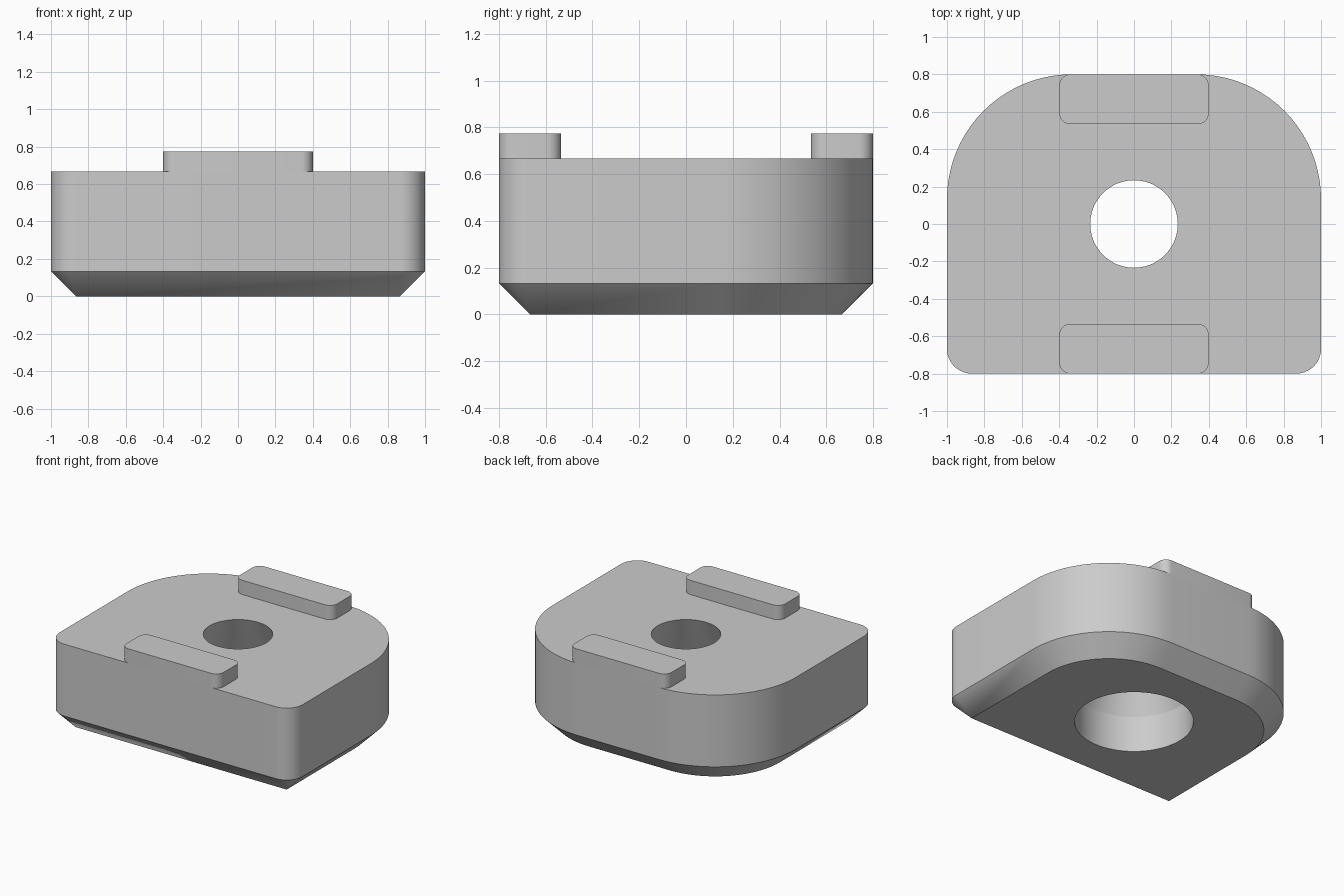
import bpy
import bmesh
from math import cos, sin, pi, radians

if "Cube" in bpy.data.objects:
    bpy.data.objects.remove(bpy.data.objects["Cube"])

grey = bpy.data.materials.new("plain grey")
grey.use_nodes = True
COLOR = (0.6, 0.6, 0.6, 1)
grey.diffuse_color = COLOR
grey.node_tree.nodes["Principled BSDF"].inputs["Base Color"].default_value = COLOR

HALF_X, HALF_Y = 1.0, 0.8
TOP = 0.667
CHAMFER = 0.133
BACK_R, FRONT_R = 0.667, 0.133


def outline(hx, hy, back_r, front_r, steps):
    """Rounded rectangle with separate back and front corner radii."""
    pts = []
    corners = [(1, 1, back_r), (-1, 1, back_r), (-1, -1, front_r), (1, -1, front_r)]
    for k, (sx, sy, r) in enumerate(corners):
        for i in range(steps + 1):
            a = (k + i / steps) * pi / 2
            pts.append((sx * (hx - r) + r * cos(a), sy * (hy - r) + r * sin(a)))
    return pts


def circle(r, count=72):
    return [(r * cos(2 * pi * i / count), r * sin(2 * pi * i / count)) for i in range(count)]


def ring(bm, pts, z, cy=0):
    verts = [bm.verts.new((x, y + cy, z)) for x, y in pts]
    return verts, [bm.edges.new((verts[i - 1], verts[i])) for i in range(len(verts))]


def wall(bm, low, high):
    for i in range(len(low)):
        bm.faces.new((low[i - 1], low[i], high[i], high[i - 1]))


def finish(bm, name):
    bmesh.ops.remove_doubles(bm, verts=bm.verts, dist=0.0005)
    bmesh.ops.recalc_face_normals(bm, faces=bm.faces)
    mesh = bpy.data.meshes.new(name)
    bm.to_mesh(mesh)
    bm.free()
    mesh.materials.append(grey)
    ob = bpy.data.objects.new(name, mesh)
    bpy.context.collection.objects.link(ob)
    bpy.ops.object.select_all(action="DESELECT")
    ob.select_set(True)
    bpy.context.view_layer.objects.active = ob
    bpy.ops.object.shade_smooth_by_angle(angle=radians(15))


# Block: chamfered underside, large back corners, small front corners
bm = bmesh.new()
full = outline(HALF_X, HALF_Y, BACK_R, FRONT_R, 20)
inset = outline(HALF_X - CHAMFER, HALF_Y - CHAMFER, BACK_R - CHAMFER, FRONT_R - CHAMFER, 20)
base, base_edges = ring(bm, inset, 0)
shoulder, _ = ring(bm, full, CHAMFER)
rim, rim_edges = ring(bm, full, TOP)
wall(bm, base, shoulder)
wall(bm, shoulder, rim)

# Through hole: wide straight bore below, tapering to the narrow top opening
bore, bore_edges = ring(bm, circle(0.4), 0)
step, _ = ring(bm, circle(0.4), 0.267)
mouth, mouth_edges = ring(bm, circle(0.234), TOP)
wall(bm, bore, step)
wall(bm, step, mouth)

# Flat top and underside around the hole
bmesh.ops.remove_doubles(bm, verts=bm.verts, dist=0.0005)
for z in (0, TOP):
    border = [e for e in bm.edges if len(e.link_faces) == 1
              and all(abs(v.co.z - z) < 0.001 for v in e.verts)]
    bmesh.ops.triangle_fill(bm, edges=border, use_beauty=True, use_dissolve=False)
finish(bm, "block")

# Raised tabs at the front and back edges
for name, side in (("front_tab", -1), ("back_tab", 1)):
    bm = bmesh.new()
    shape = outline(0.4, 0.133, 0.06, 0.06, 8)
    low, _ = ring(bm, shape, TOP, side * 0.667)
    high, _ = ring(bm, shape, 0.773, side * 0.667)
    wall(bm, low, high)
    bm.faces.new(low)
    bm.faces.new(high)
    finish(bm, name)
